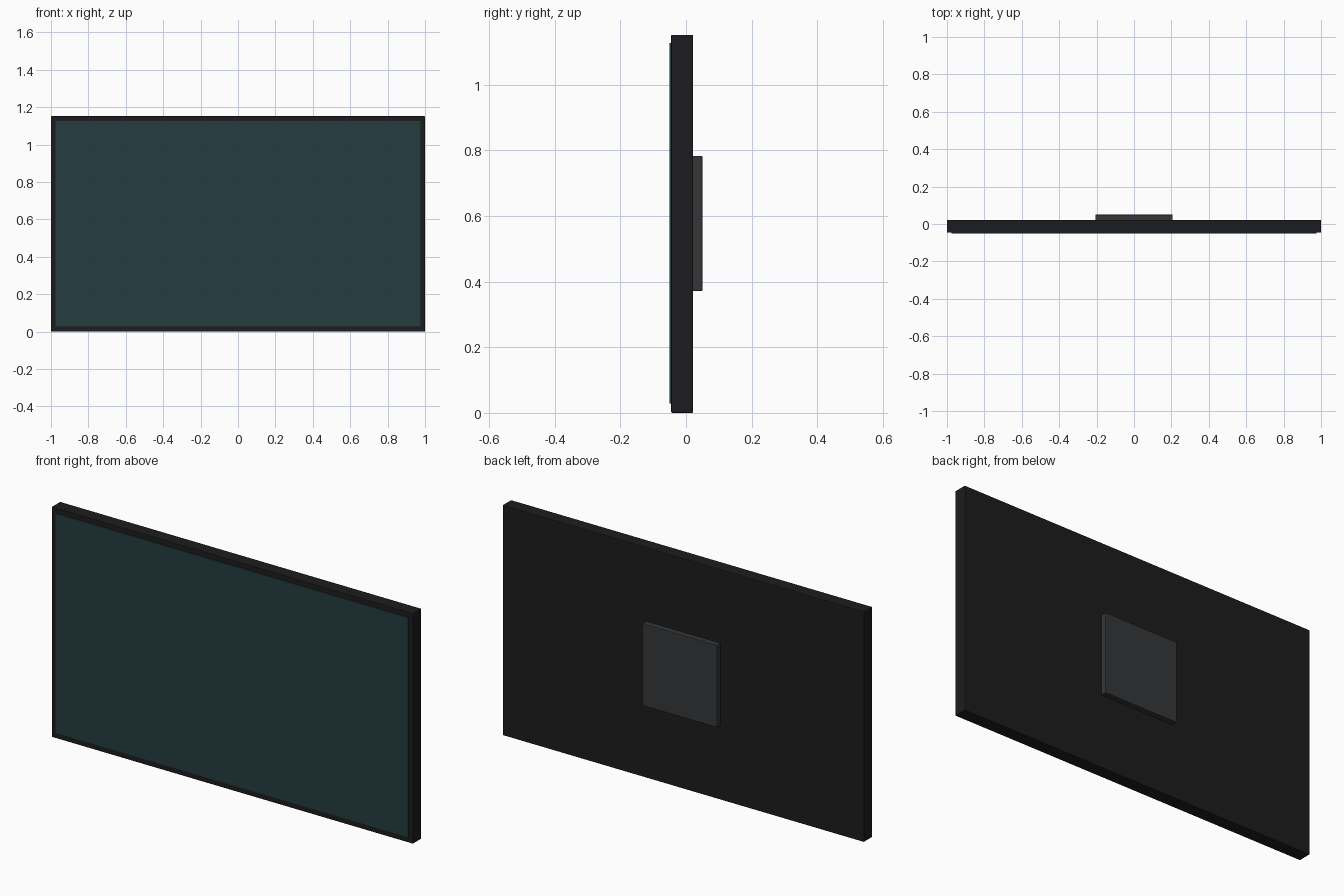
import bpy

if "Cube" in bpy.data.objects:
    bpy.data.objects.remove(bpy.data.objects["Cube"])


def material(name, color):
    mat = bpy.data.materials.new(name)
    mat.diffuse_color = color
    mat.use_nodes = True
    mat.node_tree.nodes["Principled BSDF"].inputs["Base Color"].default_value = mat.diffuse_color
    return mat


def box(name, x, y, z, mat, bevel):
    """Bevelled box spanning the given (min, max) ranges."""
    spans = (x, y, z)
    bpy.ops.mesh.primitive_cube_add(size=1, location=[(a + b) / 2 for a, b in spans])
    obj = bpy.context.object
    obj.name = name
    obj.scale = [b - a for a, b in spans]
    bpy.ops.object.transform_apply(location=False, rotation=False, scale=True)
    obj.data.materials.append(mat)
    mod = obj.modifiers.new("edge_bevel", 'BEVEL')
    mod.width = bevel
    mod.segments = 2
    return obj


black = material("black_casing", (0.012, 0.012, 0.013, 1))
grey = material("dark_grey_mount", (0.035, 0.037, 0.04, 1))
teal = material("dark_teal_glass", (0.018, 0.045, 0.05, 1))

# Flat display casing
box("casing", (-1, 1), (-0.045, 0.022), (0, 1.152), black, 0.003)
# Glass panel standing slightly proud of the front
box("screen", (-0.975, 0.975), (-0.05, -0.04), (0.028, 1.127), teal, 0.001)
# Square wall mount plate on the back
box("wall_mount", (-0.207, 0.207), (0.015, 0.05), (0.371, 0.783), grey, 0.003)
